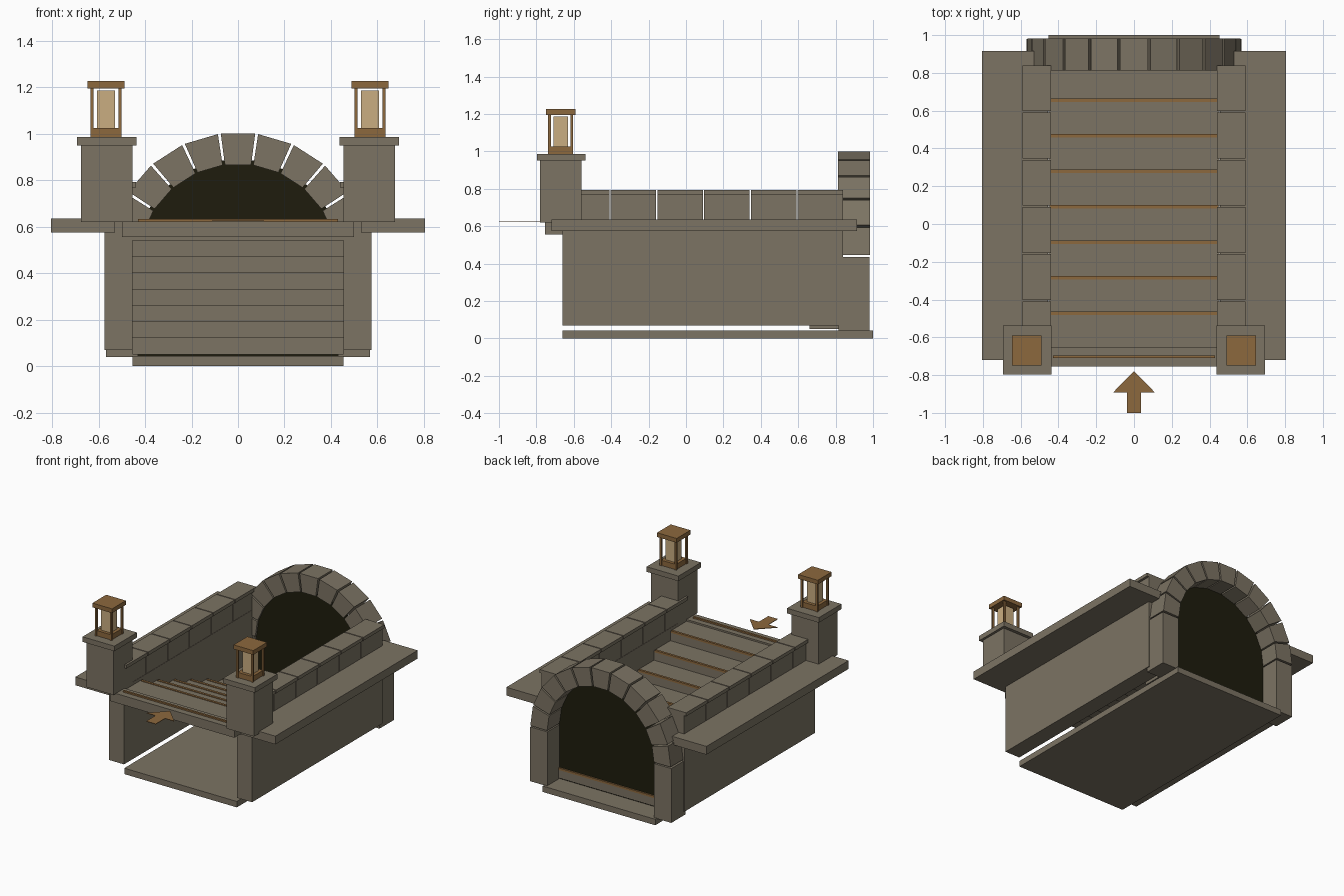
import bpy, bmesh, math

if "Cube" in bpy.data.objects:
    bpy.data.objects.remove(bpy.data.objects["Cube"])


def material(name, color):
    m = bpy.data.materials.new(name)
    m.diffuse_color = (*color, 1)
    m.use_nodes = True
    m.node_tree.nodes["Principled BSDF"].inputs["Base Color"].default_value = m.diffuse_color
    return m


STONE = material("grey_stone", (0.200, 0.172, 0.125))
WOOD = material("brown_wood", (0.265, 0.140, 0.048))
GLASS = material("warm_glass", (0.590, 0.420, 0.220))
DARK = material("dark_opening", (0.013, 0.012, 0.004))


def finish(name, bm, mat):
    bmesh.ops.recalc_face_normals(bm, faces=bm.faces)
    mesh = bpy.data.meshes.new(name)
    bm.to_mesh(mesh)
    bm.free()
    mesh.materials.append(mat)
    ob = bpy.data.objects.new(name, mesh)
    bpy.context.collection.objects.link(ob)
    return ob


def box(name, x, y, z, mat=STONE):
    """Box from (min, max) pairs on each axis."""
    bm = bmesh.new()
    bmesh.ops.create_cube(bm, size=1)
    for v in bm.verts:
        for i, (a, b) in enumerate((x, y, z)):
            v.co[i] = a if v.co[i] < 0 else b
    return finish(name, bm, mat)


def mirrored_box(name, x, y, z, mat=STONE):
    box(name + "_right", x, y, z, mat)
    box(name + "_left", (-x[1], -x[0]), y, z, mat)


def prism(name, profile, y0, y1, mat):
    """Extrude an xz outline along y."""
    bm = bmesh.new()
    face = bm.faces.new([bm.verts.new((x, y0, z)) for x, z in profile])
    ext = bmesh.ops.extrude_face_region(bm, geom=[face])["geom"]
    for v in ext:
        if isinstance(v, bmesh.types.BMVert):
            v.co.y = y1
    return finish(name, bm, mat)


def polar(r, a):
    return (r * math.cos(a), SPRING + r * math.sin(a))


SPRING = 0.44   # height where the arch starts

# Floor and side walls
box("floor_slab", (-0.453, 0.453), (-0.66, 1.0), (0, 0.043))
mirrored_box("side_wall", (0.455, 0.575), (-0.66, 0.84), (0.07, 0.63))
mirrored_box("ground_ledge", (0.53, 0.805), (-0.72, 0.915), (0.575, 0.635))

# Top landing and descending steps, each with a wooden nosing strip
box("landing_slab", (-0.5, 0.5), (-0.755, -0.655), (0.555, 0.622))
box("landing_strip", (-0.43, 0.43), (-0.71, -0.695), (0.618, 0.632), WOOD)
RUN, RISE = 0.188, 0.07
for i in range(8):
    y = -0.655 + RUN * i
    z = 0.54 - RISE * i
    box(f"step_{i + 1}", (-0.453, 0.453), (y, y + RUN), (z, z + RISE))
    e = y + RUN
    box(f"step_strip_{i + 1}", (-0.445, 0.445), (e - 0.014, e + 0.003),
        (z + RISE - 0.01, z + RISE + 0.005), WOOD)

# Parapet blocks with overhanging copings
for i in range(6):
    y = -0.653 + 0.25 * i
    mirrored_box(f"parapet_block_{i + 1}", (0.457, 0.573), (y, y + 0.243), (0.62, 0.768))
    mirrored_box(f"parapet_coping_{i + 1}", (0.44, 0.59), (y, y + 0.243), (0.768, 0.793))

# Gate posts with caps
mirrored_box("gate_post", (0.455, 0.675), (-0.78, -0.56), (0.62, 0.95))
mirrored_box("post_cap", (0.437, 0.693), (-0.797, -0.537), (0.95, 0.987))

# Lanterns
LX, LY = 0.568, -0.67


def lantern_part(name, half, z, mat, dx=0, dy=0):
    mirrored_box(name, (LX + dx - half, LX + dx + half),
                 (LY + dy - half, LY + dy + half), z, mat)


lantern_part("lantern_base", 0.061, (0.987, 1.025), WOOD)
lantern_part("lantern_glass", 0.038, (1.025, 1.187), GLASS)
lantern_part("lantern_roof", 0.079, (1.195, 1.226), WOOD)
for j, (sx, sy) in enumerate(((1, 1), (1, -1), (-1, 1), (-1, -1))):
    lantern_part(f"lantern_bar_{j + 1}", 0.007, (0.987, 1.197), WOOD,
                 sx * 0.06, sy * 0.06)

# Archway: jambs and eleven wedge stones
mirrored_box("arch_jamb", (0.43, 0.568), (0.815, 0.98), (0.04, SPRING - 0.005))
N = 11
GAP = math.radians(0.65)
for i in range(N):
    a0 = math.pi * i / N + GAP
    a1 = math.pi * (i + 1) / N - GAP
    prism(f"arch_stone_{i + 1}",
          [polar(0.43, a0), polar(0.565, a0), polar(0.565, a1), polar(0.43, a1)],
          0.813, 0.983, STONE)

# Dark panel closing the archway
outline = [(0.45, 0.043)]
outline += [polar(0.45, math.pi * k / 22) for k in range(23)]
outline += [(-0.45, 0.043)]
prism("dark_doorway", outline, 0.828, 0.84, DARK)

# Flat arrow marking the entrance
bm = bmesh.new()
half = [(0.0, -0.78), (0.112, -0.893), (0.038, -0.893), (0.038, -1.0)]
pts = half + [(-x, y) for x, y in reversed(half[1:])]
f = bm.faces.new([bm.verts.new((x, y, 0.622)) for x, y in reversed(pts)])
ext = bmesh.ops.extrude_face_region(bm, geom=[f])["geom"]
for v in ext:
    if isinstance(v, bmesh.types.BMVert):
        v.co.z += 0.004
finish("entrance_arrow", bm, WOOD)
